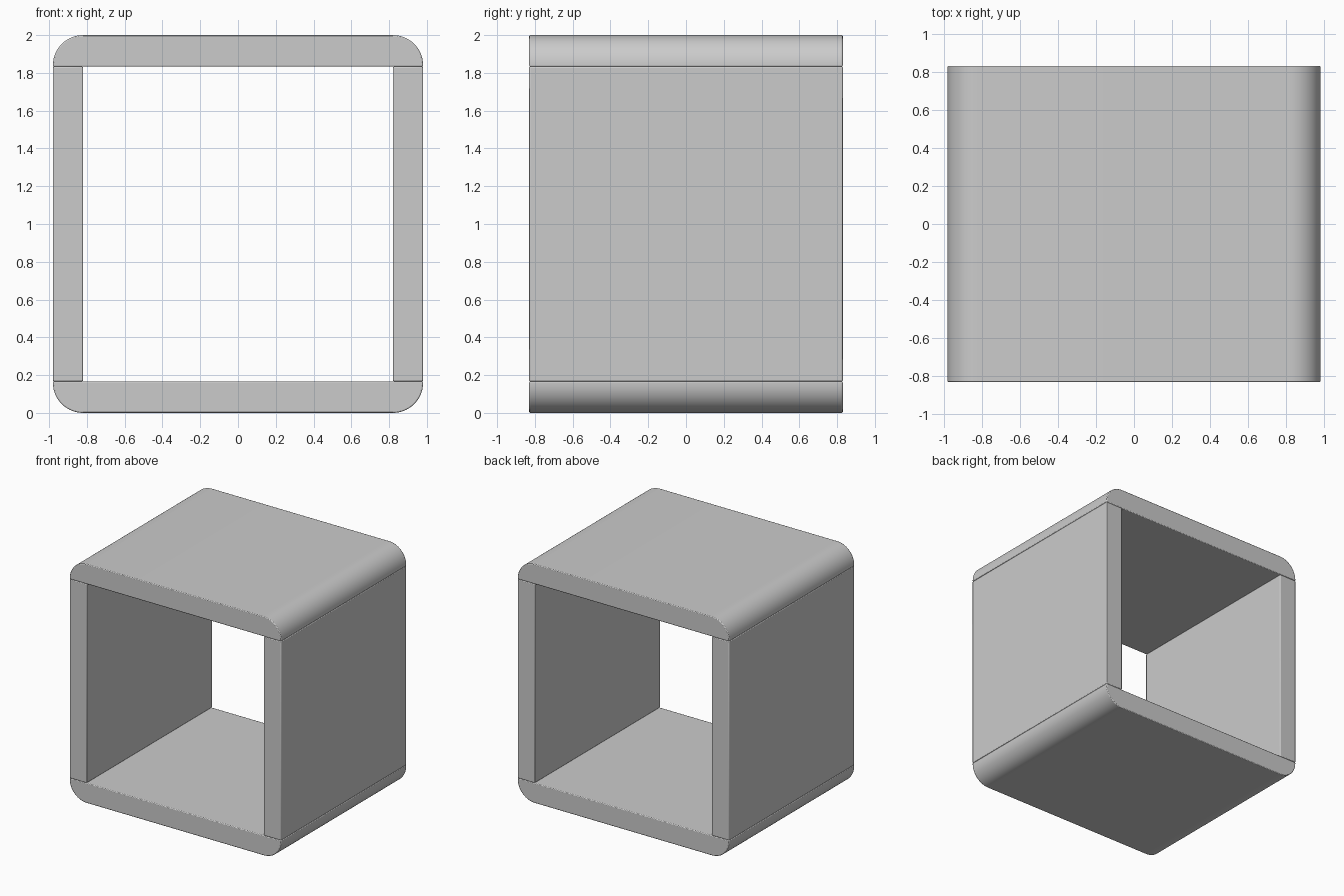
import bpy, bmesh, math

if "Cube" in bpy.data.objects:
    bpy.data.objects.remove(bpy.data.objects["Cube"])

HALF_W, HALF_D, H = 0.98, 0.83, 2.0
T = 0.167          # slab thickness
R = 0.16           # rounded corner radius
SIDE_T = 0.16      # side panel thickness
EDGE = 0.006       # tiny edge softening


def panel(name, profile):
    """Extrude an x-z profile through the depth and soften its edges."""
    bm = bmesh.new()
    face = bm.faces.new([bm.verts.new((x, -HALF_D, z)) for x, z in profile])
    ext = bmesh.ops.extrude_face_region(bm, geom=[face])
    verts = [g for g in ext["geom"] if isinstance(g, bmesh.types.BMVert)]
    bmesh.ops.translate(bm, verts=verts, vec=(0, 2 * HALF_D, 0))
    bmesh.ops.recalc_face_normals(bm, faces=bm.faces)
    mesh = bpy.data.meshes.new(name)
    bm.to_mesh(mesh)
    bm.free()
    obj = bpy.data.objects.new(name, mesh)
    bpy.context.collection.objects.link(obj)
    bev = obj.modifiers.new("soft_edges", "BEVEL")
    bev.width, bev.segments = EDGE, 2
    bev.limit_method = "ANGLE"
    bev.angle_limit = math.radians(40)
    bpy.ops.object.select_all(action="DESELECT")
    obj.select_set(True)
    bpy.context.view_layer.objects.active = obj
    bpy.ops.object.shade_smooth_by_angle(angle=math.radians(35))
    return obj


# Slab profile: flat inner face, two rounded outer corners
N = 14
arc = [(HALF_W - R + R * math.cos(a), H - R + R * math.sin(a))
       for a in (math.pi / 2 * i / N for i in range(N + 1))]
top = [(HALF_W, H - T)] + arc + [(-x, z) for x, z in reversed(arc)] + [(-HALF_W, H - T)]
panel("top_panel", top)
panel("bottom_panel", [(x, H - z) for x, z in top])

# Upright side panels
for name, s in (("left_panel", -1), ("right_panel", 1)):
    a, b = s * HALF_W, s * (HALF_W - SIDE_T)
    panel(name, [(a, T), (a, H - T), (b, H - T), (b, T)])
